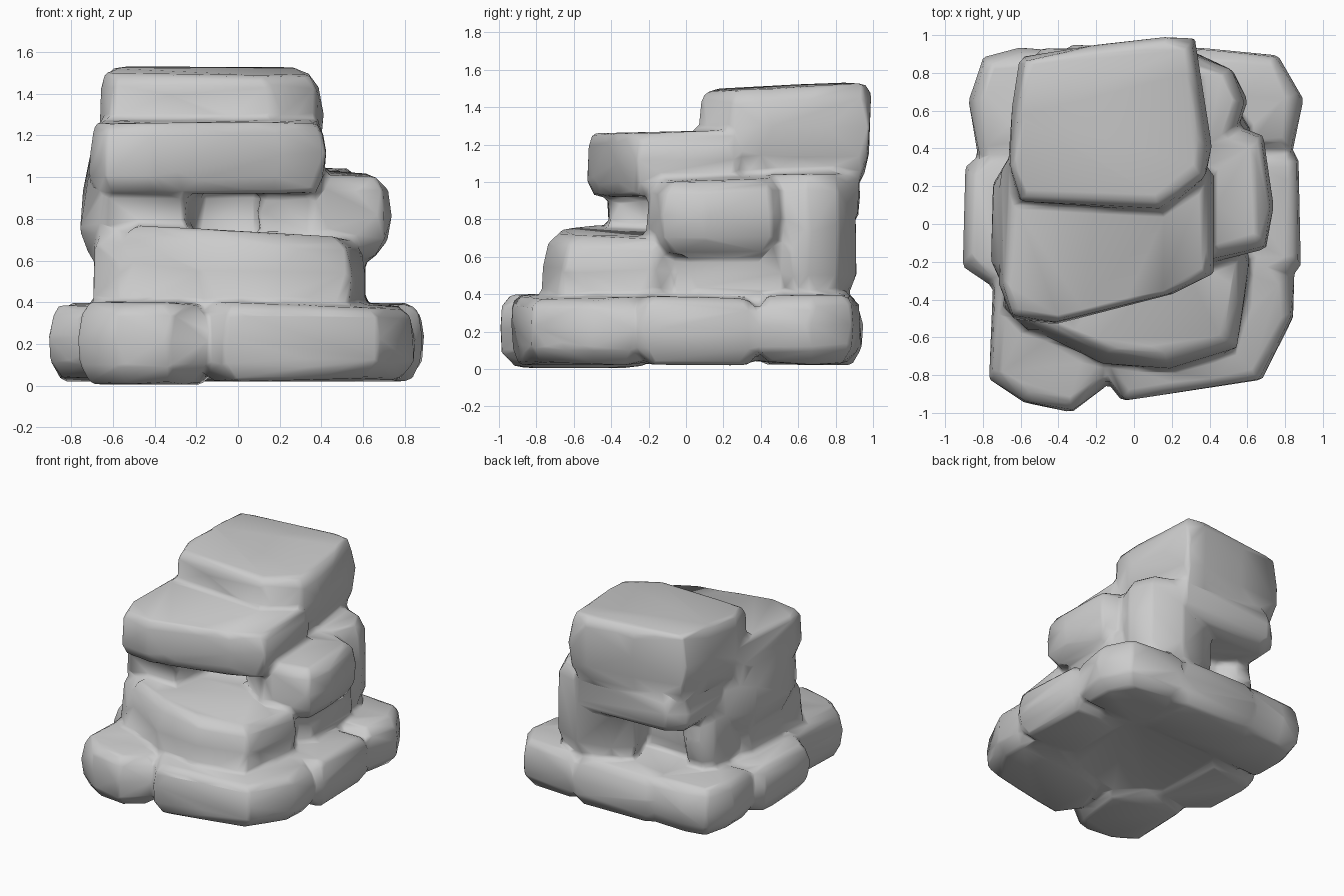
import bpy, bmesh, random
from mathutils import Vector

if "Cube" in bpy.data.objects:
    bpy.data.objects.remove(bpy.data.objects["Cube"])

random.seed(4)
rocks = []


def rock(name, outline, z0, z1, lean=(0, 0), inset=0.05, bulge=0.02, jitter=0.01, tilt=(0, 0)):
    """Boulder from a plan outline: five rings, softened ends, tilted top."""
    h = z1 - z0
    n = len(outline)
    c = sum((Vector(p) for p in outline), Vector((0, 0))) / n
    bm = bmesh.new()
    for t, d in ((0, inset * 1.6), (0.22, 0.01), (0.55, 0), (0.86, bulge), (1, inset + bulge)):
        for p in outline:
            v = Vector(p) - c
            q = c + v * (1 - d / max(v.length, 0.1))
            r = lambda: random.uniform(-jitter, jitter)
            bm.verts.new((q.x + lean[0] * t + r(), q.y + lean[1] * t + r(),
                          z0 + h * t + t * (tilt[0] * v.x + tilt[1] * v.y) + r()))
    bmesh.ops.convex_hull(bm, input=bm.verts[:])
    loose = [v for v in bm.verts if not v.link_faces]
    bmesh.ops.delete(bm, geom=loose, context='VERTS')
    bmesh.ops.recalc_face_normals(bm, faces=bm.faces[:])
    me = bpy.data.meshes.new(name)
    bm.to_mesh(me)
    bm.free()
    ob = bpy.data.objects.new(name, me)
    bpy.context.collection.objects.link(ob)
    rocks.append(ob)


def block(name, x0, x1, y0, y1, z0, z1, cut=0.12, **kw):
    """Boulder with a corner-cut rectangular plan."""
    k = cut
    rock(name, [(x0 + k, y0), (x1 - k, y0), (x1, y0 + k), (x1, y1 - k),
                (x1 - k, y1), (x0 + k, y1), (x0, y1 - k), (x0, y0 + k)], z0, z1, **kw)


# Bottom ring of boulders
rock("base_front_left", [(-0.77, -0.82), (-0.58, -0.95), (-0.32, -1.0), (-0.15, -0.86),
                         (-0.1, -0.4), (-0.4, -0.15), (-0.74, -0.24)], 0.01, 0.4)
rock("base_front_right", [(-0.2, -0.76), (-0.07, -0.94), (0.3, -0.81), (0.67, -0.83),
                          (0.85, -0.5), (0.84, -0.28), (0.7, -0.12), (-0.1, -0.4)],
     0.03, 0.385, tilt=(-0.02, 0))
block("base_right", 0.38, 0.875, -0.27, 0.4, 0.03, 0.38, cut=0.05, tilt=(0, -0.04))
rock("base_back_right", [(0.25, 0.36), (0.84, 0.38), (0.89, 0.67), (0.77, 0.9),
                         (0.33, 0.94), (0.2, 0.7)], 0.03, 0.39)
block("base_back", -0.45, 0.42, 0.4, 0.94, 0.03, 0.39)
rock("base_back_left", [(-0.82, 0.34), (-0.87, 0.65), (-0.8, 0.88), (-0.6, 0.93),
                        (-0.25, 0.91), (-0.2, 0.4)], 0.03, 0.39)
rock("base_left", [(-0.9, -0.22), (-0.89, 0.31), (-0.78, 0.4), (-0.4, 0.4),
                   (-0.4, -0.28), (-0.7, -0.36)], 0.03, 0.39)
block("base_core", -0.7, 0.66, -0.65, 0.75, 0.05, 0.37)

# Second layer
rock("middle_front", [(-0.55, -0.56), (-0.15, -0.76), (0.2, -0.8), (0.55, -0.68),
                      (0.63, -0.2), (0.45, 0.05), (-0.4, 0.05)], 0.33, 0.73,
     lean=(-0.02, 0.05), inset=0.05, tilt=(-0.05, 0))
block("middle_left", -0.69, -0.2, -0.58, 0.3, 0.34, 0.74, lean=(0, 0.05))
block("middle_right_lower", 0.1, 0.62, -0.06, 0.6, 0.34, 0.68, cut=0.08)
rock("middle_right_upper", [(0.35, -0.22), (0.7, -0.13), (0.735, 0.1), (0.68, 0.47),
                            (0.5, 0.53), (0.1, 0.5), (0.1, -0.05)], 0.61, 1.015,
     tilt=(-0.05, 0.03))
rock("middle_back_right", [(0.3, 0.92), (0.53, 0.82), (0.6, 0.65), (0.52, 0.4),
                           (0.0, 0.4), (-0.1, 0.75), (0.05, 0.85)], 0.34, 1.05)
block("middle_back_left", -0.64, -0.36, 0.1, 0.62, 0.34, 0.85, cut=0.08)
block("middle_core", -0.5, 0.4, 0.08, 0.5, 0.3, 1.12)

# Third layer
rock("pillar_left", [(-0.77, 0.22), (-0.77, -0.2), (-0.67, -0.41), (-0.27, -0.4),
                     (-0.2, 0.1), (-0.4, 0.42), (-0.64, 0.42)], 0.62, 1.2,
     lean=(0.06, -0.03), inset=0.04)
block("upper_back", -0.6, 0.42, 0.3, 0.93, 0.76, 1.06)
rock("upper_front", [(-0.72, -0.32), (-0.65, -0.5), (-0.42, -0.53), (-0.1, -0.39),
                     (0.2, -0.37), (0.42, -0.26), (0.42, 0.28), (-0.69, 0.32)],
     0.93, 1.26, inset=0.03, tilt=(0, 0.02))

# Top boulder
rock("top_boulder", [(-0.65, 0.62), (-0.61, 0.88), (-0.2, 0.96), (0.18, 1.0), (0.31, 0.97),
                     (0.40, 0.4), (0.38, 0.24), (0.15, 0.08), (-0.6, 0.12), (-0.67, 0.3)],
     1.03, 1.515, inset=0.03, jitter=0.015, tilt=(0, 0.03))

# Fuse the boulders into one softly blended pile
bpy.ops.object.select_all(action='DESELECT')
for ob in rocks:
    ob.select_set(True)
pile = rocks[0]
bpy.context.view_layer.objects.active = pile
bpy.ops.object.join()
pile.name = "rock_pile"
remesh = pile.modifiers.new("fuse", 'REMESH')
remesh.mode = 'VOXEL'
remesh.voxel_size = 0.02
soften = pile.modifiers.new("soften", 'SMOOTH')
soften.factor = 0.5
soften.iterations = 5
facet = pile.modifiers.new("facet", 'DECIMATE')
facet.ratio = 0.025
for m in ("fuse", "soften", "facet"):
    bpy.ops.object.modifier_apply(modifier=m)
bpy.ops.object.shade_smooth_by_angle(angle=1.2)
